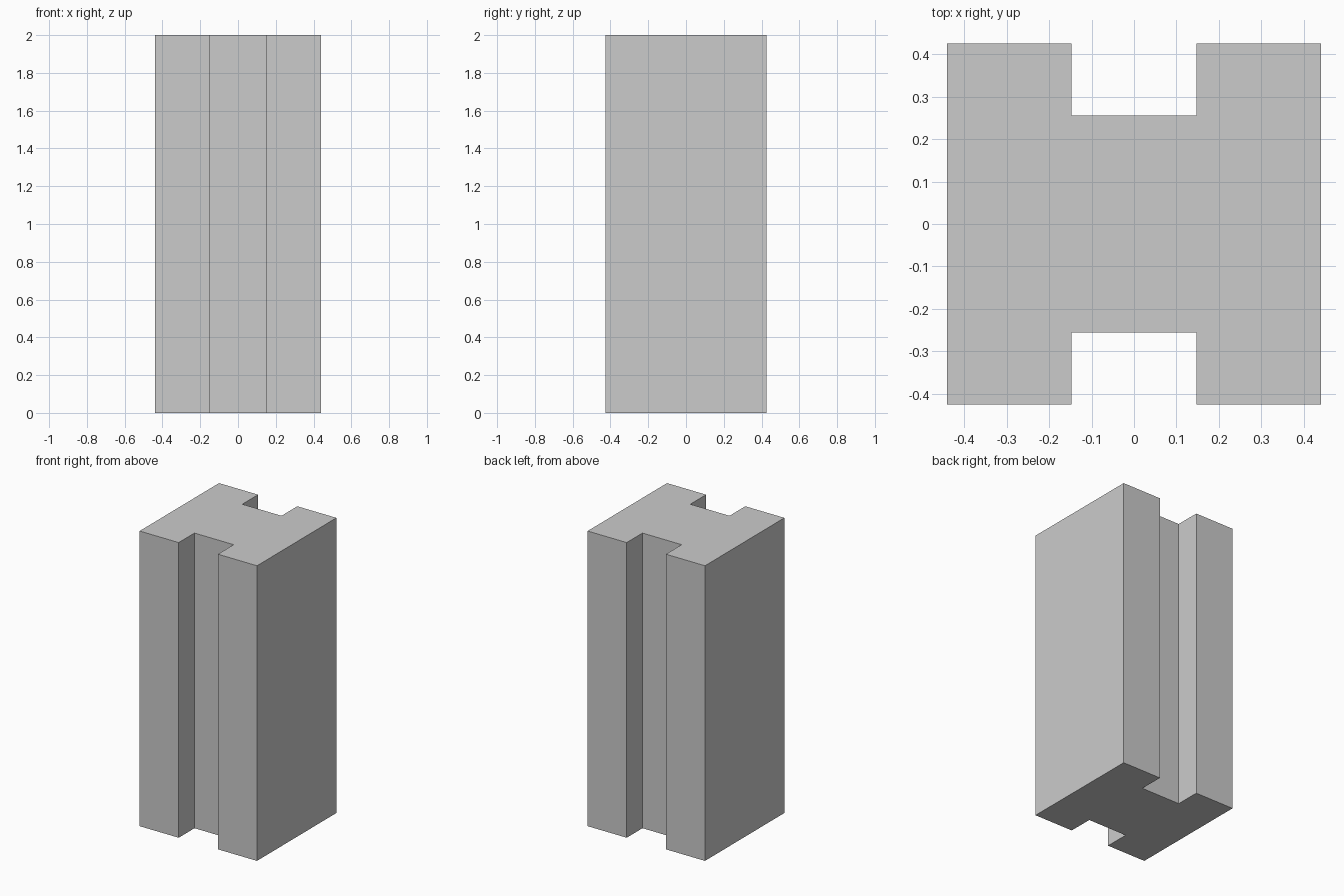
import bpy, bmesh

if "Cube" in bpy.data.objects:
    bpy.data.objects.remove(bpy.data.objects["Cube"])

HALF_X, HALF_Y, HEIGHT = 0.44, 0.425, 2.0
NOTCH_X, NOTCH_Y = 0.147, 0.256

# Front half of the H-shaped cross-section, rotated half a turn for the back
front = [(-HALF_X, -HALF_Y), (-NOTCH_X, -HALF_Y), (-NOTCH_X, -NOTCH_Y),
         (NOTCH_X, -NOTCH_Y), (NOTCH_X, -HALF_Y), (HALF_X, -HALF_Y)]
profile = front + [(-x, -y) for x, y in front]

# Grooved post: extrude the cross-section upwards
bm = bmesh.new()
base = bm.faces.new([bm.verts.new((x, y, 0)) for x, y in profile])
ext = bmesh.ops.extrude_face_region(bm, geom=[base], use_keep_orig=True)
top = [v for v in ext["geom"] if isinstance(v, bmesh.types.BMVert)]
bmesh.ops.translate(bm, verts=top, vec=(0, 0, HEIGHT))
bmesh.ops.recalc_face_normals(bm, faces=bm.faces)

mesh = bpy.data.meshes.new("grooved_post")
bm.to_mesh(mesh)
bm.free()
bpy.context.collection.objects.link(bpy.data.objects.new("grooved_post", mesh))
